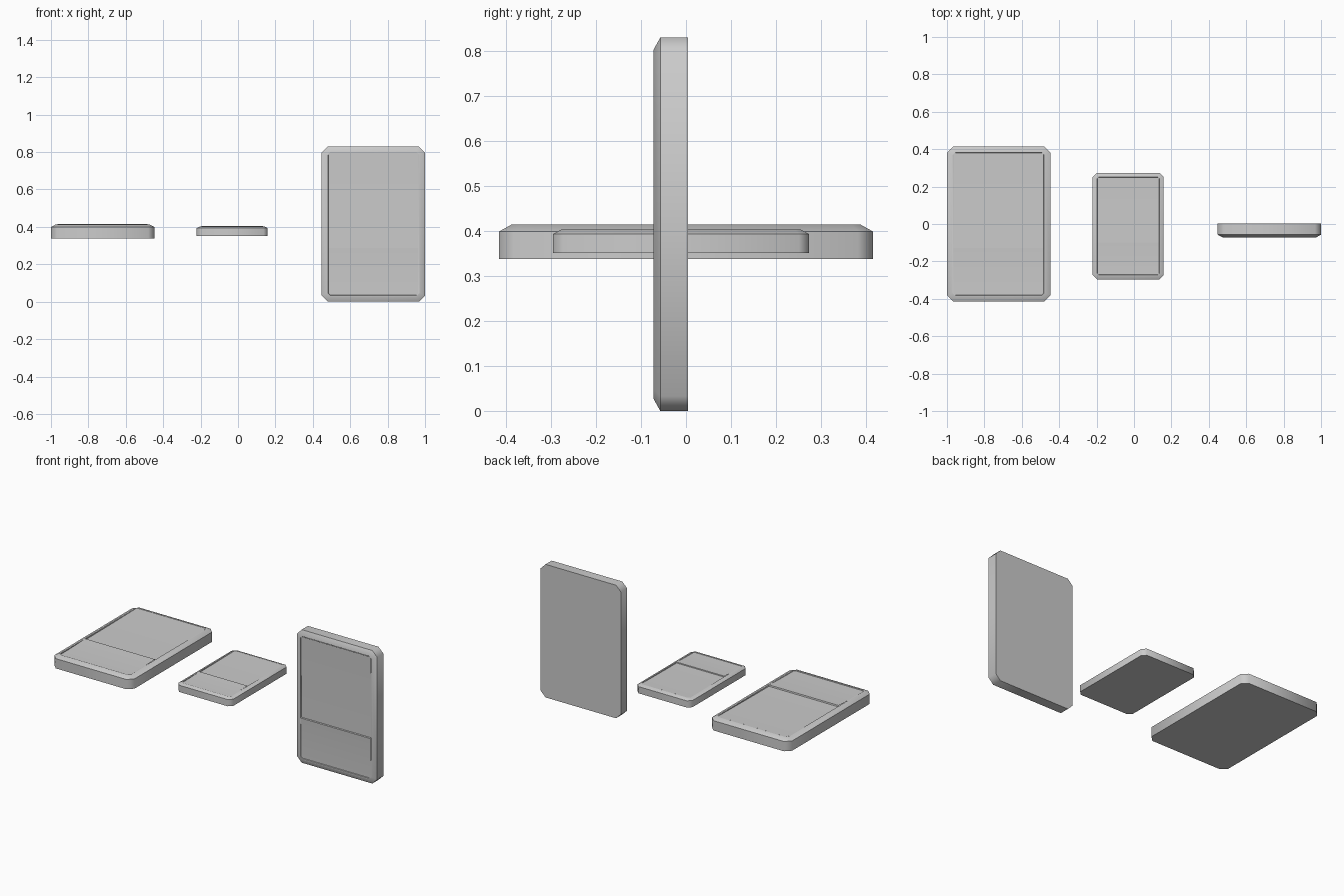
import bpy, bmesh, math

if "Cube" in bpy.data.objects:
    bpy.data.objects.remove(bpy.data.objects["Cube"])

L, W, T = 0.83, 0.553, 0.077      # length, width and thickness of a large tile
SPLIT = -0.127                    # step between long and short face panels


def make_object(name, bm, scale, location, rotation):
    bmesh.ops.recalc_face_normals(bm, faces=bm.faces)
    mesh = bpy.data.meshes.new(name)
    bm.to_mesh(mesh)
    bm.free()
    obj = bpy.data.objects.new(name, mesh)
    bpy.context.collection.objects.link(obj)
    obj.scale = (scale,) * 3
    obj.location = location
    obj.rotation_euler = rotation
    bpy.ops.object.select_all(action='DESELECT')
    obj.select_set(True)
    bpy.context.view_layer.objects.active = obj
    bpy.ops.object.shade_smooth_by_angle(angle=math.radians(50))
    return obj


def corner_cut_ring(bm, inset, cut, z):
    x, y = W / 2 - inset, L / 2 - inset
    pts = [(x, -y + cut), (x, y - cut), (x - cut, y), (-x + cut, y),
           (-x, y - cut), (-x, -y + cut), (-x + cut, -y), (x - cut, -y)]
    return [bm.verts.new((px, py, z)) for px, py in pts]


def tile(name, scale, location, rotation=(0, 0, 0)):
    # body: cut-corner slab with sloped rim and a shallow pocket
    bm = bmesh.new()
    rings = [corner_cut_ring(bm, *r) for r in
             ((0, 0.033, 0), (0, 0.033, 0.061), (0.027, 0.02, T - 0.001),
              (0.034, 0.012, T - 0.002), (0.037, 0.008, T - 0.011))]
    bm.faces.new(rings[0])
    for a, b in zip(rings, rings[1:]):
        for i in range(8):
            j = (i + 1) % 8
            bm.faces.new((a[i], a[j], b[j], b[i]))
    make_object(name + "_body", bm, scale, location, rotation)

    # face: long dished panel, a step up, then a short dished panel
    bm = bmesh.new()
    x, y = W / 2 - 0.036, L / 2 - 0.036
    steps = 8
    profile = []
    for y0, y1, z0, z1 in ((y, SPLIT, T - 0.003, T - 0.008),
                           (SPLIT - 0.002, -y, T, T - 0.006)):
        for i in range(steps + 1):
            t = i / steps
            profile.append((y0 + (y1 - y0) * t,
                            z0 + (z1 - z0) * (1 - (1 - t) ** 2)))
    rows = [[bm.verts.new((sx * x, py, pz)) for sx in (-1, 1)]
            for py, pz in profile]
    for a, b in zip(rows, rows[1:]):
        bm.faces.new((a[0], b[0], b[1], a[1]))
    panel = make_object(name + "_face_panel", bm, scale, location, rotation)
    # keep the sheet facing outward
    if panel.data.polygons[0].normal.z < 0:
        panel.data.flip_normals()


tile("large_flat_tile", 1.0, (-0.7235, 0, 0.338))
tile("small_flat_tile", 0.686, (-0.031, -0.011, 0.351))
tile("upright_tile", 1.0, (0.7235, 0.004, L / 2), (math.pi / 2, 0, 0))
